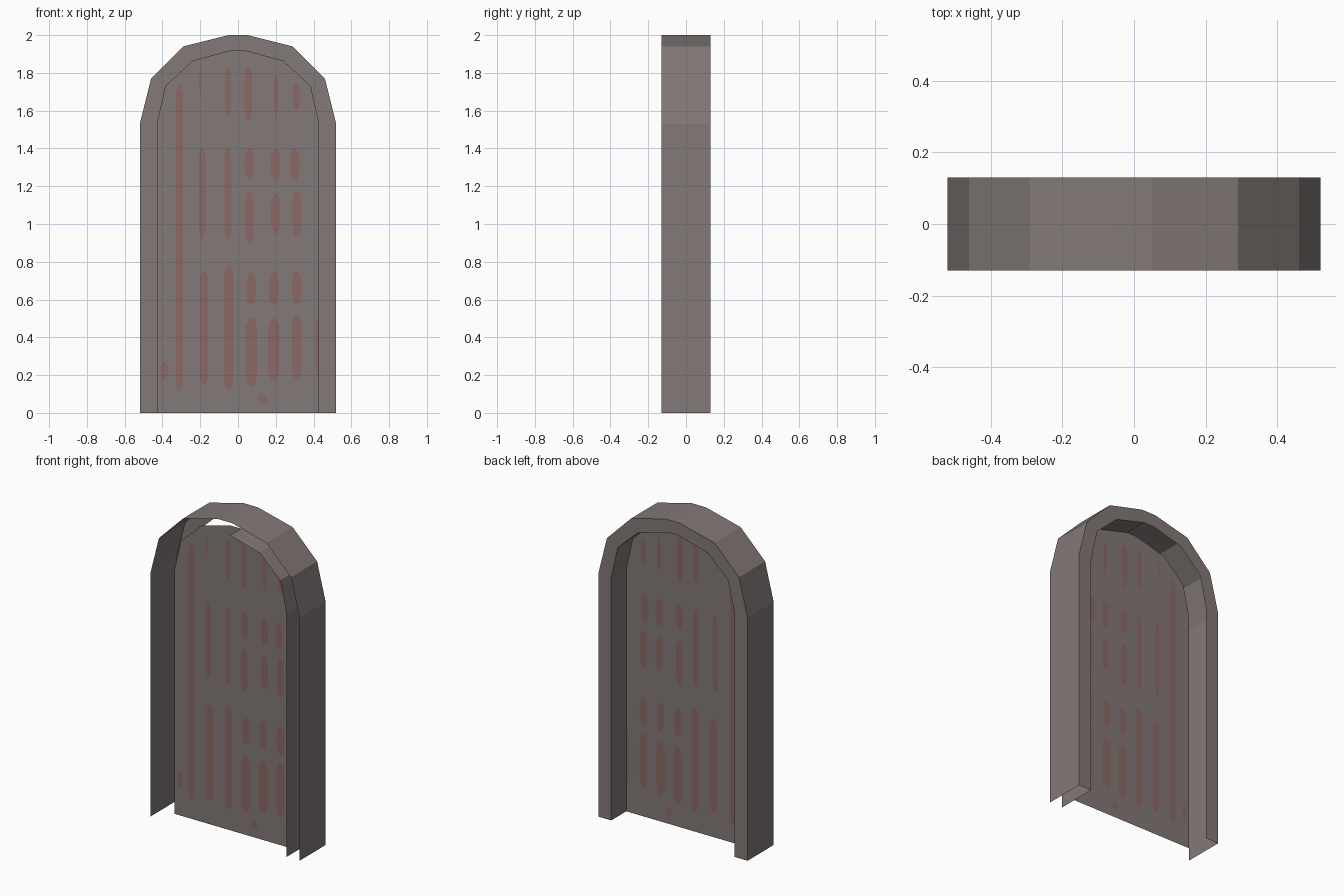
import bpy, bmesh

if "Cube" in bpy.data.objects:
    bpy.data.objects.remove(bpy.data.objects["Cube"])

D = 0.13          # half depth of the frame
PANEL_Y = -0.02   # depth position of the door panel

# right half profiles (x, z), bottom to crown
OUTER = [(0.52, 0), (0.52, 1.53), (0.46, 1.77), (0.29, 1.94), (0.05, 2.0)]
INNER = [(0.43, 0), (0.43, 1.53), (0.385, 1.73), (0.24, 1.865), (0.035, 1.92)]


def full(half):
    return half + [(-x, z) for x, z in reversed(half)]


def material(name, rgb):
    m = bpy.data.materials.new(name)
    m.diffuse_color = (*rgb, 1)
    m.use_nodes = True
    m.node_tree.nodes["Principled BSDF"].inputs["Base Color"].default_value = m.diffuse_color
    return m


def make(name, bm, mat):
    mesh = bpy.data.meshes.new(name)
    bm.to_mesh(mesh)
    bm.free()
    mesh.materials.append(mat)
    ob = bpy.data.objects.new(name, mesh)
    bpy.context.collection.objects.link(ob)
    return ob


def strip(name, a, ya, b, yb, mat):
    """Quads bridging two profiles lying at depths ya and yb."""
    bm = bmesh.new()
    va = [bm.verts.new((x, ya, z)) for x, z in a]
    vb = [bm.verts.new((x, yb, z)) for x, z in b]
    for i in range(len(a) - 1):
        bm.faces.new((va[i], vb[i], vb[i + 1], va[i + 1]))
    return make(name, bm, mat)


stone = material("grey_brown", (0.225, 0.192, 0.186))
rust = material("dull_red", (0.258, 0.140, 0.130))

# frame: outer shell, flat back rim, and the inner lining of the right half
strip("frame_shell", full(OUTER), -D, full(OUTER), D, stone)
strip("frame_back_rim", full(OUTER), D, full(INNER), D, stone)
strip("frame_lining", INNER, D, INNER, -D, stone)

# door panel: one flat arched sheet
bm = bmesh.new()
bm.faces.new([bm.verts.new((x, PANEL_Y, z)) for x, z in reversed(full(INNER))])
bmesh.ops.recalc_face_normals(bm, faces=bm.faces)
make("door_panel", bm, stone)

# streaks: (x, bottom, top, width), showing on both sides of the panel
STREAKS = [
    (-0.31, 0.12, 1.73, 0.04), (-0.20, 1.69, 1.82, 0.015),
    (-0.19, 0.92, 1.40, 0.035), (-0.18, 0.15, 0.75, 0.05),
    (-0.055, 1.58, 1.83, 0.03), (-0.055, 0.92, 1.40, 0.035),
    (-0.05, 0.13, 0.78, 0.05),
    (0.055, 1.55, 1.83, 0.04), (0.06, 1.24, 1.40, 0.05),
    (0.06, 0.90, 1.17, 0.045), (0.07, 0.57, 0.74, 0.05),
    (0.07, 0.14, 0.50, 0.06),
    (0.20, 1.58, 1.79, 0.025), (0.20, 1.23, 1.40, 0.05),
    (0.20, 0.95, 1.16, 0.05), (0.19, 0.57, 0.75, 0.05),
    (0.19, 0.17, 0.50, 0.06),
    (0.31, 1.60, 1.75, 0.04), (0.30, 1.23, 1.40, 0.05),
    (0.31, 0.93, 1.17, 0.045), (0.31, 0.57, 0.75, 0.05),
    (0.31, 0.18, 0.52, 0.05),
    (-0.39, 0.18, 0.27, 0.04), (0.13, 0.05, 0.10, 0.05),
    (0.42, 0.20, 0.50, 0.015),
]
bm = bmesh.new()
for x, z0, z1, w in STREAKS:
    t = min(0.04, (z1 - z0) * 0.3)   # tapered ends
    h, n = w / 2, w / 5
    shape = [(-n, z0), (n, z0), (h, z0 + t), (h, z1 - t),
             (n, z1), (-n, z1), (-h, z1 - t), (-h, z0 + t)]
    bm.faces.new([bm.verts.new((x + dx, PANEL_Y - 0.002, z)) for dx, z in shape])
    bm.faces.new([bm.verts.new((x + dx, PANEL_Y + 0.002, z)) for dx, z in reversed(shape)])
make("panel_streaks", bm, rust)
